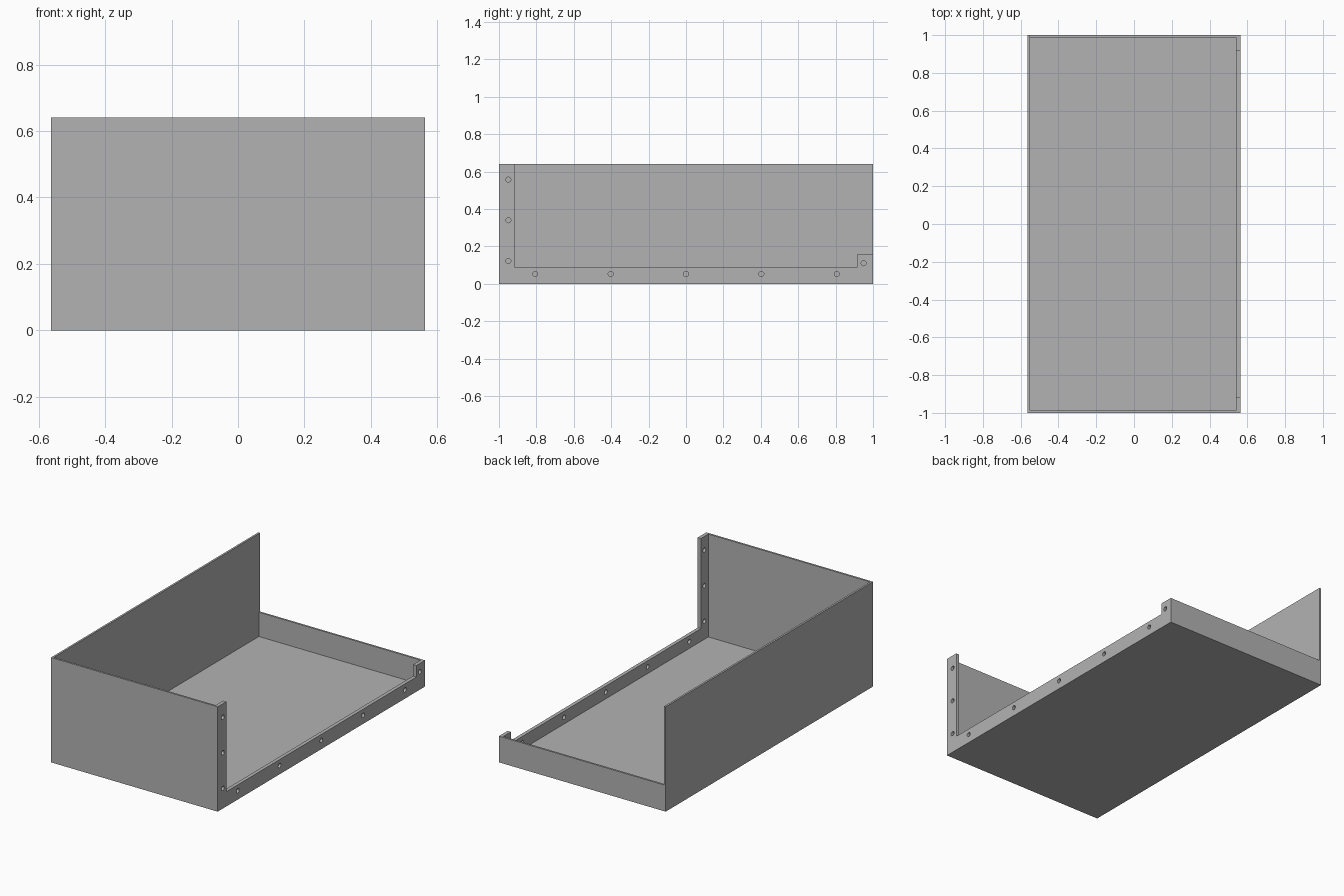
import bpy
import math

cube = bpy.data.objects.get("Cube")
if cube:
    bpy.data.objects.remove(cube, do_unlink=True)

# Overall sizes
X, Y, H = 0.563, 1.0, 0.64
T = 0.012            # sheet thickness
INNER = 0.541        # inner face of the mounting flange
LOW, TAB = 0.09, 0.16

grey = bpy.data.materials.new("plain_grey")
grey.use_nodes = True
colour = (0.45, 0.45, 0.45, 1)
grey.diffuse_color = colour
grey.node_tree.nodes["Principled BSDF"].inputs["Base Color"].default_value = colour


def box(name, low, high):
    bpy.ops.mesh.primitive_cube_add(size=1)
    ob = bpy.context.object
    ob.name = name
    ob.location = [(a + b) / 2 for a, b in zip(low, high)]
    ob.scale = [b - a for a, b in zip(low, high)]
    bpy.ops.object.transform_apply(location=True, rotation=False, scale=True)
    ob.data.materials.append(grey)
    return ob


def add_loop(curve, points):
    spline = curve.splines.new("POLY")
    spline.points.add(len(points) - 1)
    for p, (u, v) in zip(spline.points, points):
        p.co = (u, v, 0, 1)
    spline.use_cyclic_u = True


# Tray floor and the three solid walls
box("floor", (-X, -Y, 0), (INNER, Y, T))
box("left_out_wall", (-X, -Y, T), (-X + T, Y, H)).name = "tall_side_wall"
box("front_wall", (-X + T, -Y, T), (INNER, -Y + T, H))
box("back_wall", (-X + T, Y - T, T), (INNER, Y, TAB))

# Mounting flange: stepped outline with round screw holes
curve = bpy.data.curves.new("mounting_flange", "CURVE")
curve.dimensions = "2D"
curve.fill_mode = "BOTH"
curve.extrude = (X - INNER) / 2
add_loop(curve, [(-Y, 0), (Y, 0), (Y, TAB), (0.917, TAB), (0.917, LOW),
                 (-0.917, LOW), (-0.917, H), (-Y, H)])

holes = [(0.403 * i, 0.053) for i in range(-2, 3)]
holes += [(-0.95, z) for z in (0.123, 0.34, 0.557)]
holes.append((0.95, 0.11))
R, N = 0.0135, 24
for y, z in holes:
    add_loop(curve, [(y + R * math.cos(math.tau * k / N),
                      z + R * math.sin(math.tau * k / N)) for k in range(N)])

flange = bpy.data.objects.new("mounting_flange", curve)
bpy.context.collection.objects.link(flange)
flange.rotation_euler = (math.pi / 2, 0, math.pi / 2)
flange.location.x = (X + INNER) / 2
bpy.ops.object.select_all(action="DESELECT")
flange.select_set(True)
bpy.context.view_layer.objects.active = flange
bpy.ops.object.convert(target="MESH")
flange = bpy.context.object
flange.data.materials.clear()
flange.data.materials.append(grey)
bpy.ops.object.shade_flat()
